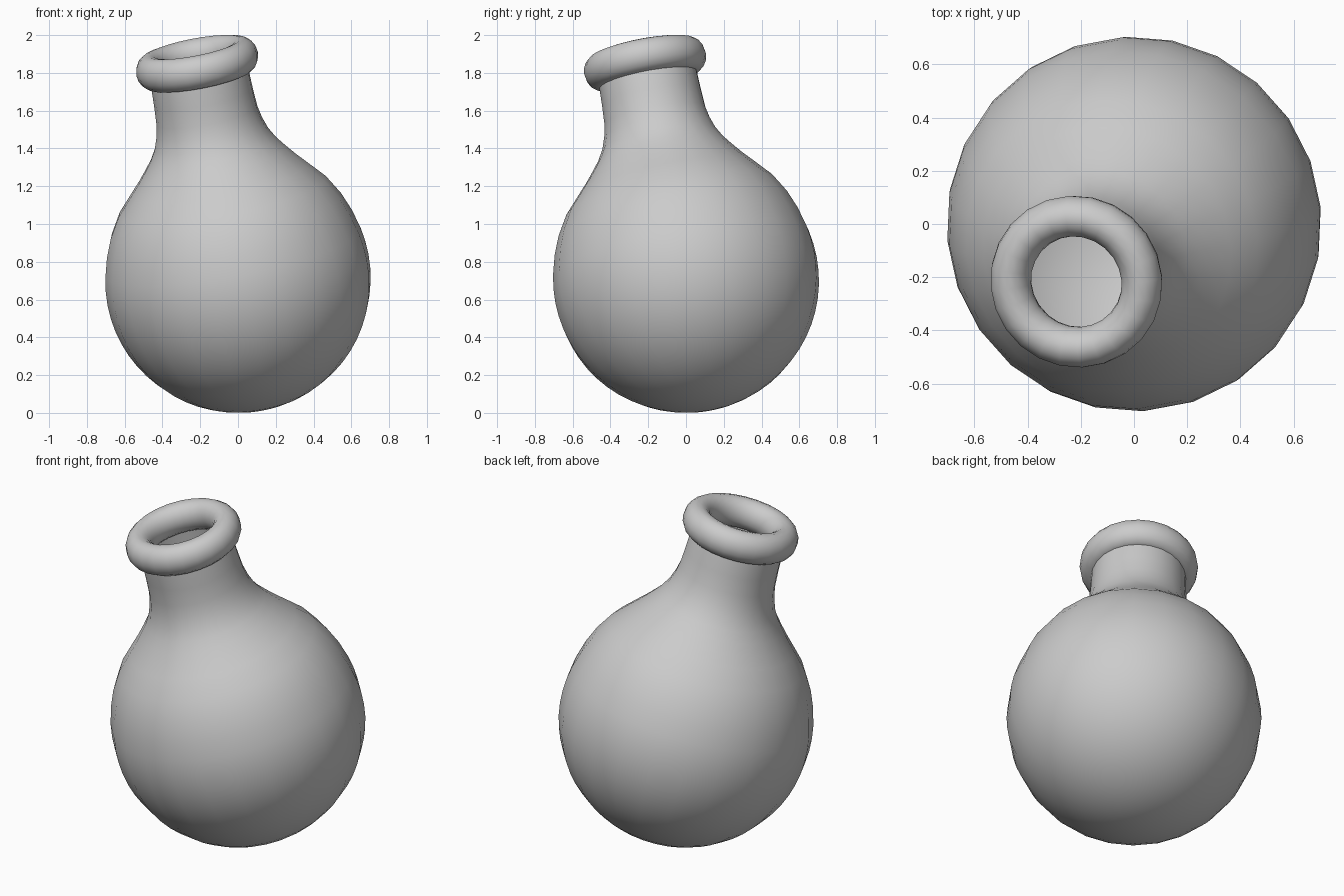
import bpy, bmesh
from math import sin, cos, pi, radians
from mathutils import Vector, Matrix

if "Cube" in bpy.data.objects:
    bpy.data.objects.remove(bpy.data.objects["Cube"])

SEG = 24
R = 0.705
CENTER = Vector((0, 0, R))
AXIS = Vector((-1, -1, 0)).normalized() * sin(radians(15)) + Vector((0, 0, cos(radians(15))))
# tilted frame shared by every part; local z runs up the neck
FRAME = Matrix.Translation(CENTER) @ Matrix.Rotation(radians(15), 4, Vector((1, -1, 0)) * -1)
if (FRAME.to_3x3() @ Vector((0, 0, 1)) - AXIS).length > 0.01:
    FRAME = Matrix.Translation(CENTER) @ Matrix.Rotation(radians(-15), 4, Vector((-1, 1, 0)))


def lathe(name, profile, closed=False):
    """Revolve (radius, height) points around the tilted neck axis."""
    bm = bmesh.new()
    rings = []
    for r, h in profile:
        if r < 1e-5:
            rings.append([bm.verts.new((0, 0, h))] * SEG)
        else:
            rings.append([bm.verts.new((r * cos(a), r * sin(a), h))
                          for a in (radians(4) + 2 * pi * i / SEG for i in range(SEG))])
    pairs = list(zip(rings, rings[1:]))
    if closed:
        pairs.append((rings[-1], rings[0]))
    for lo, hi in pairs:
        for i in range(SEG):
            j = (i + 1) % SEG
            bm.faces.new(dict.fromkeys((lo[i], lo[j], hi[j], hi[i])))
    bmesh.ops.recalc_face_normals(bm, faces=bm.faces)
    bm.transform(FRAME)
    mesh = bpy.data.meshes.new(name)
    bm.to_mesh(mesh)
    bm.free()
    mesh.shade_smooth()
    obj = bpy.data.objects.new(name, mesh)
    bpy.context.collection.objects.link(obj)
    return obj


# round belly blending into the neck, with a thin hollow wall
belly = [(R * sin(pi * k / 30), -R * cos(pi * k / 30)) for k in range(18)]
neck = [(0.662, 0.25), (0.622, 0.35), (0.56, 0.455), (0.475, 0.55), (0.425, 0.605),
        (0.38, 0.66), (0.34, 0.712), (0.307, 0.77), (0.285, 0.835), (0.272, 0.90),
        (0.266, 1.0), (0.263, 1.09), (0.255, 1.18)]
flask = lathe("flask_body", belly + neck)
wall = flask.modifiers.new("wall", 'SOLIDIFY')
wall.thickness = 0.02
# keep the wall on the inside whichever way the open shell was oriented
p = flask.data.polygons[SEG * 5]
wall.offset = -1 if p.normal.dot(p.center - CENTER) > 0 else 1

# rolled lip
lathe("neck_lip", [(0.251 + 0.077 * cos(2 * pi * k / 16), 1.184 + 0.09 * sin(2 * pi * k / 16))
                   for k in range(16)], closed=True)
